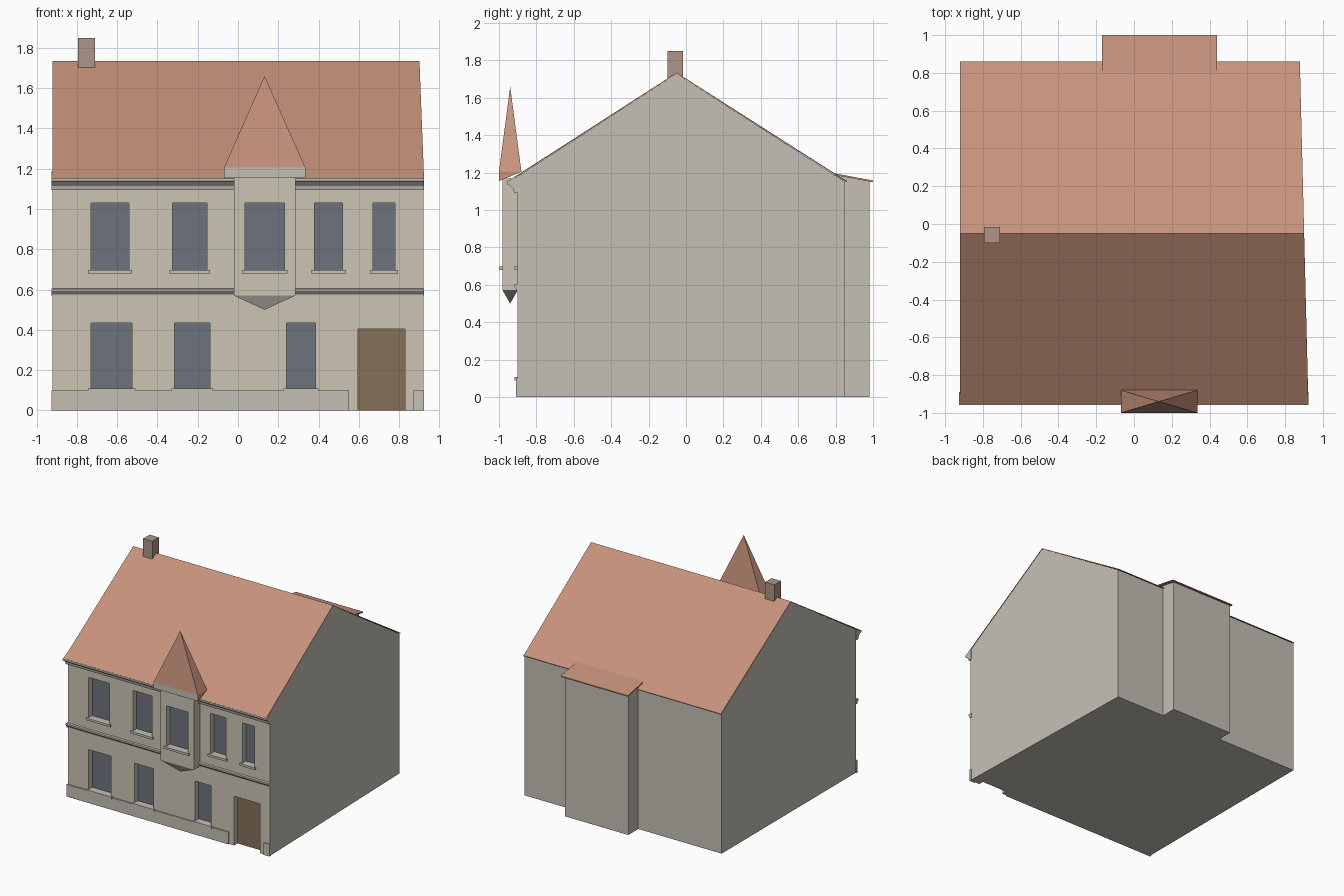
import bpy, bmesh

if "Cube" in bpy.data.objects:
    bpy.data.objects.remove(bpy.data.objects["Cube"])

def mat(name, r, g, b):
    m = bpy.data.materials.new(name)
    m.diffuse_color = (r, g, b, 1)
    m.use_nodes = True
    m.node_tree.nodes["Principled BSDF"].inputs["Base Color"].default_value = m.diffuse_color
    return m

CREAM = mat("cream_plaster", 0.60, 0.56, 0.455)
STONE = mat("pale_stone", 0.56, 0.53, 0.47)
TILE = mat("roof_tile", 0.57, 0.29, 0.20)
GLASS = mat("window_glass", 0.155, 0.17, 0.205)
WOOD = mat("door_wood", 0.24, 0.16, 0.10)
BRICK = mat("chimney_brick", 0.41, 0.305, 0.24)

def finish(name, bm, *mats):
    bmesh.ops.recalc_face_normals(bm, faces=bm.faces[:])
    me = bpy.data.meshes.new(name)
    bm.to_mesh(me)
    bm.free()
    ob = bpy.data.objects.new(name, me)
    bpy.context.collection.objects.link(ob)
    for m in mats:
        me.materials.append(m)
    return ob

def taper(y):
    # the right gable wall runs slightly out of square
    return -0.025 * (y + 0.9)

def prism(name, profile, x0, x1, *mats, skew=False):
    """Extrude a (y, z) profile along x."""
    bm = bmesh.new()
    a = [bm.verts.new((x0, y, z)) for y, z in profile]
    b = [bm.verts.new((x1 + (taper(y) if skew else 0), y, z)) for y, z in profile]
    bm.faces.new(a)
    bm.faces.new(b[::-1])
    n = len(a)
    for i in range(n):
        j = (i + 1) % n
        bm.faces.new((a[i], b[i], b[j], a[j]))
    return finish(name, bm, *mats)

def box(name, x0, x1, y0, y1, z0, z1, *mats):
    return prism(name, [(y0, z0), (y1, z0), (y1, z1), (y0, z1)], x0, x1, *mats)

def cone4(bm, rect, apex):
    """Four sloping triangles from a rectangle to an apex."""
    v = [bm.verts.new(p) for p in rect]
    t = bm.verts.new(apex)
    for i in range(4):
        bm.faces.new((v[i], v[(i + 1) % 4], t))
    return v

def cut(target, holes, y0, y1):
    """Cut recesses (x0, x1, z0, z1) into a wall."""
    for x0, x1, z0, z1 in holes:
        c = box("cutter", x0, x1, y0, y1, z0, z1, *target.data.materials)
        c.hide_render = True
        m = target.modifiers.new("recess", 'BOOLEAN')
        m.operation, m.solver, m.object = 'DIFFERENCE', 'EXACT', c
        bpy.context.view_layer.objects.active = target
        bpy.ops.object.modifier_apply(modifier=m.name)
        bpy.data.objects.remove(c)

def window_parts(label, hole, wall_y):
    x0, x1, z0, z1 = hole
    box(label + "_pane", x0, x1, wall_y + 0.046, wall_y + 0.052, z0, z1, GLASS)
    box(label + "_sill", x0 - 0.015, x1 + 0.015, wall_y - 0.016, wall_y + 0.045,
        z0 - 0.015, z0 + 0.003, STONE)

FRONT, BAY = -0.90, -0.98
upper = [(a, b, 0.695, 1.03) for a, b in
         [(-0.73, -0.54), (-0.325, -0.155), (0.38, 0.52), (0.67, 0.78)]]
lower = [(a, b, 0.105, 0.435) for a, b in
         [(-0.73, -0.525), (-0.315, -0.14), (0.24, 0.385)]]
door = (0.595, 0.83, -0.05, 0.405)
bay_window = (0.035, 0.23, 0.695, 1.03)

# main body: gabled solid, cream on the street side
body = prism("house_body", [(FRONT, 0), (0.85, 0), (0.85, 1.152), (-0.05, 1.728), (FRONT, 1.18)],
             -0.92, 0.92, STONE, CREAM, skew=True)
for p in body.data.polygons:
    if p.normal.y < -0.99:
        p.material_index = 1
cut(body, upper + lower + [door], FRONT - 0.1, FRONT + 0.05)
for i, h in enumerate(upper + lower):
    window_parts(f"window_{i + 1}", h, FRONT)
box("door", 0.595, 0.83, FRONT + 0.044, FRONT + 0.052, 0, 0.405, WOOD)

# main roof: thin folded sheet
prism("main_roof", [(-0.952, 1.155), (-0.05, 1.735), (0.86, 1.155),
                    (0.86, 1.149), (-0.05, 1.728), (-0.952, 1.149)],
      -0.92, 0.922, TILE, skew=True)
box("chimney", -0.795, -0.71, -0.10, -0.015, 1.70, 1.85, BRICK)

# rear extension with lean-to roof
prism("rear_extension", [(0.80, 0), (0.98, 0), (0.98, 1.154), (0.80, 1.188)], -0.16, 0.415, STONE)
prism("rear_extension_roof", [(0.79, 1.197), (1.0, 1.158), (1.0, 1.149), (0.79, 1.188)],
      -0.17, 0.44, TILE)

# cornice and floor band, interrupted by the bay; plinth interrupted by the door
cornice = [(-0.89, 1.095), (-0.92, 1.095), (-0.925, 1.115), (-0.945, 1.135),
           (-0.957, 1.138), (-0.957, 1.152), (-0.89, 1.185)]
band = [(-0.89, 0.568), (-0.907, 0.568), (-0.907, 0.577), (-0.918, 0.59),
        (-0.918, 0.603), (-0.89, 0.606)]
for side, x0, x1 in [("left", -0.927, -0.02), ("right", 0.285, 0.924)]:
    prism("cornice_" + side, cornice, x0, x1, STONE)
    prism("floor_band_" + side, band, x0, x1, STONE)
box("plinth_left", -0.927, 0.55, -0.91, -0.89, 0, 0.10, STONE)
box("plinth_right", 0.87, 0.924, -0.91, -0.89, 0, 0.10, STONE)

# bay with window and pointed underside
bay = box("bay", -0.02, 0.285, BAY, -0.89, 0.57, 1.17, CREAM)
cut(bay, [bay_window], BAY - 0.1, BAY + 0.05)
window_parts("bay_window", bay_window, BAY)
bm = bmesh.new()
cone4(bm, [(-0.02, BAY, 0.57), (0.285, BAY, 0.57), (0.285, -0.90, 0.57), (-0.02, -0.90, 0.57)],
      (0.132, -0.94, 0.50))
finish("bay_underside", bm, STONE)

# bay roof: spire over a wedge with a pale front fascia
bm = bmesh.new()
cone4(bm, [(-0.07, -1.0, 1.205), (0.335, -1.0, 1.205), (0.335, -0.88, 1.205), (-0.07, -0.88, 1.205)],
      (0.132, -0.94, 1.66))
finish("bay_spire", bm, TILE)
fascia = prism("bay_fascia", [(-1.0, 1.155), (-0.88, 1.205), (-1.0, 1.205)],
               -0.07, 0.335, TILE, STONE)
for p in fascia.data.polygons:
    if p.normal.y < -0.9:
        p.material_index = 1
